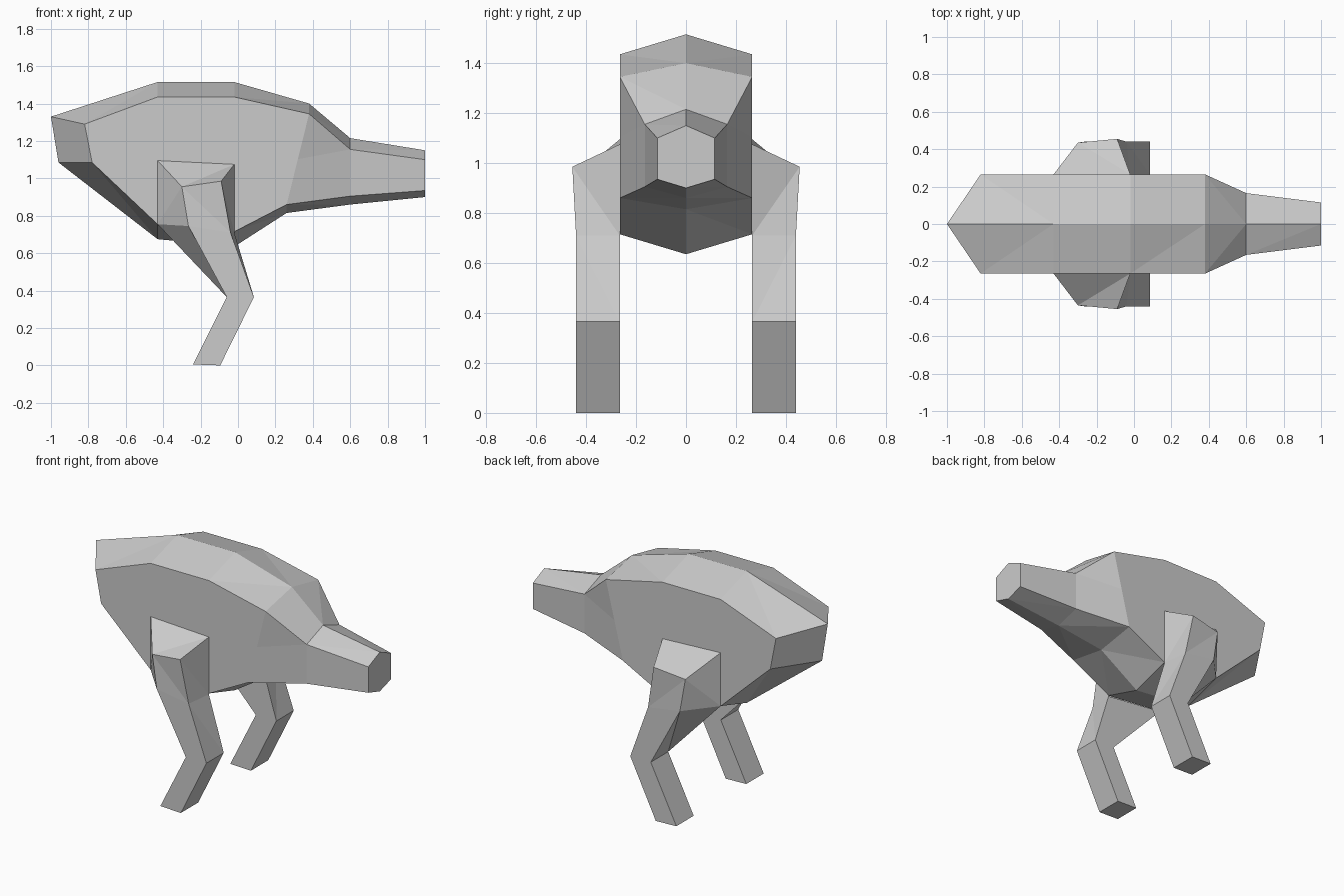
import bpy
import bmesh

cube = bpy.data.objects.get("Cube")
if cube:
    bpy.data.objects.remove(cube, do_unlink=True)

# Single matte grey for every part
grey = bpy.data.materials.new("plain_grey")
grey.use_nodes = True
colour = (0.6, 0.6, 0.6, 1)
grey.diffuse_color = colour
grey.node_tree.nodes["Principled BSDF"].inputs["Base Color"].default_value = colour


def finish(name, bm):
    """Turn a half mesh into a flat-shaded object mirrored across y = 0."""
    bmesh.ops.recalc_face_normals(bm, faces=bm.faces[:])
    mesh = bpy.data.meshes.new(name)
    bm.to_mesh(mesh)
    bm.free()
    mesh.materials.append(grey)
    obj = bpy.data.objects.new(name, mesh)
    bpy.context.collection.objects.link(obj)
    mirror = obj.modifiers.new("Mirror", 'MIRROR')
    mirror.use_axis = (False, True, False)
    return obj


def line(bm, points):
    return [bm.verts.new(p) for p in points]


def strip(bm, outer, centre):
    """Join two edge lines with triangles that lean forward to the second."""
    for i in range(len(outer) - 1):
        bm.faces.new((outer[i], centre[i + 1], centre[i]))
        bm.faces.new((outer[i], outer[i + 1], centre[i + 1]))


# Body, neck and snout: four long edges from tail to nose
widths = [0.265, 0.265, 0.265, 0.265, 0.165, 0.115]
ridge_xz = [(-1, 1.33), (-.43, 1.515), (-.02, 1.515), (.38, 1.4), (.6, 1.215), (1, 1.15)]
upper_xz = [(-.82, 1.29), (-.43, 1.435), (-.02, 1.435), (.38, 1.345), (.6, 1.155), (1, 1.1)]
lower_xz = [(-.78, 1.085), (-.43, .755), (-.02, .715), (.26, .86), (.6, .905), (1, .935)]
keel_xz = [(-.96, 1.085), (-.43, .675), (-.02, .635), (.26, .815), (.6, .86), (1, .9)]

bm = bmesh.new()
ridge = line(bm, [(x, 0, z) for x, z in ridge_xz])
keel = line(bm, [(x, 0, z) for x, z in keel_xz])
upper = line(bm, [(x, w, z) for (x, z), w in zip(upper_xz, widths)])
lower = line(bm, [(x, w, z) for (x, z), w in zip(lower_xz, widths)])
strip(bm, upper, ridge)
strip(bm, lower, keel)

# Flanks, with an extra fold where the neck begins
fold = bm.verts.new((upper[3].co + lower[3].co) / 2)
for i in (0, 1, 4):
    bm.faces.new((upper[i], lower[i], lower[i + 1], upper[i + 1]))
bm.faces.new((upper[2], lower[2], lower[3], fold, upper[3]))
bm.faces.new((upper[3], fold, upper[4]))
bm.faces.new((fold, lower[3], lower[4], upper[4]))

# Rump and nose ends
for i in (0, -1):
    bm.faces.new((ridge[i], upper[i], lower[i], keel[i]))
finish("body", bm)

# Legs: four edges running from hip to foot
inner, outer = 0.265, 0.44
bm = bmesh.new()
back_in = line(bm, [(-.43, inner, 1.095), (-.43, inner, .755), (-.06, inner, .365), (-.24, inner, .005)])
back_out = line(bm, [(-.3, .435, .955), (-.265, outer, .745), (-.06, outer, .365), (-.24, outer, .005)])
front_out = line(bm, [(-.09, .455, .985), (-.04, outer, .71), (.085, outer, .365), (-.095, outer, 0)])
front_in = line(bm, [(-.02, inner, 1.075), (-.02, inner, .71), (.085, inner, .365), (-.095, inner, 0)])
strip(bm, back_out, back_in)
strip(bm, back_out, front_out)
strip(bm, front_out, front_in)
for i in (1, 2):
    bm.faces.new((front_in[i], front_in[i + 1], back_in[i + 1], back_in[i]))

# Folded hip top and flat sole
bm.faces.new((back_in[0], back_out[0], front_in[0]))
bm.faces.new((back_out[0], front_out[0], front_in[0]))
bm.faces.new((back_in[3], back_out[3], front_out[3], front_in[3]))
finish("legs", bm)
